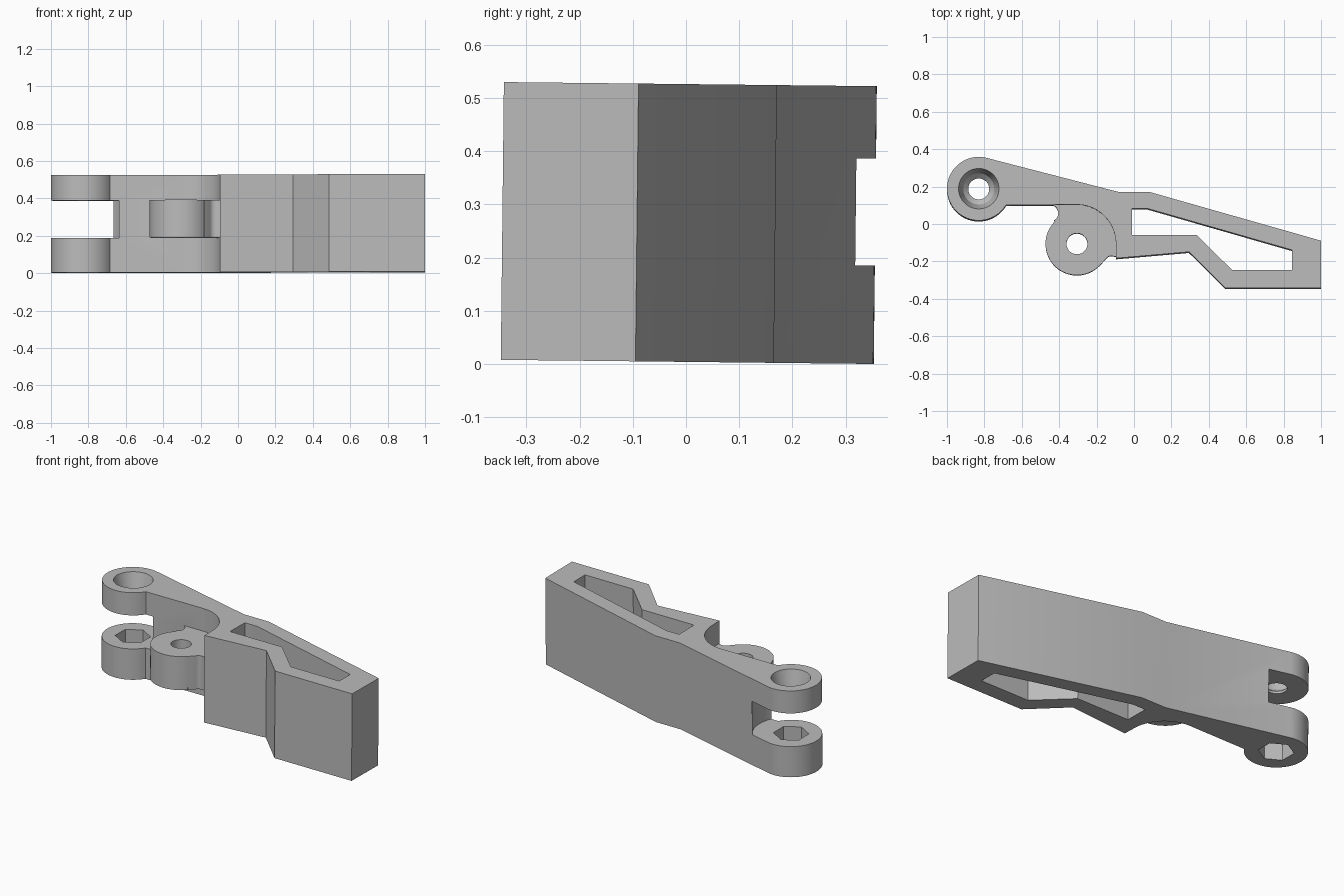
import bpy, bmesh, math
from mathutils import Matrix

if "Cube" in bpy.data.objects:
    bpy.data.objects.remove(bpy.data.objects["Cube"], do_unlink=True)

HEIGHT = 0.522
BAND = (0.185, 0.386)          # middle band: lug slot and knuckle
EYE = (-0.83, 0.186)           # pivot eye centre
PIN = (-0.305, -0.107)         # knuckle centre
BOLT = 0.056

grey = bpy.data.materials.new("plain_grey")
grey.use_nodes = True
grey.diffuse_color = (0.5, 0.5, 0.5, 1)
grey.node_tree.nodes["Principled BSDF"].inputs["Base Color"].default_value = (0.5, 0.5, 0.5, 1)


def arc(centre, r, start, end, n=24):
    angles = [math.radians(start + (end - start) * i / n) for i in range(n + 1)]
    return [(centre[0] + r * math.cos(a), centre[1] + r * math.sin(a)) for a in angles]


def circle(centre, r, n=64, turn=0):
    return arc(centre, r, turn, turn + 360, n)[:-1]


def loft(name, rings):
    """Closed solid through (outline, z) rings that share a point count."""
    bm = bmesh.new()
    loops = [[bm.verts.new((x, y, z)) for x, y in pts] for pts, z in rings]
    for low, high in zip(loops, loops[1:]):
        for i in range(len(low)):
            j = (i + 1) % len(low)
            bm.faces.new((low[i], low[j], high[j], high[i]))
    bm.faces.new(loops[0])
    bm.faces.new(loops[-1])
    bmesh.ops.recalc_face_normals(bm, faces=bm.faces)
    mesh = bpy.data.meshes.new(name)
    bm.to_mesh(mesh)
    bm.free()
    mesh.materials.append(grey)
    ob = bpy.data.objects.new(name, mesh)
    bpy.context.collection.objects.link(ob)
    return ob


def prism(name, pts, z0, z1):
    return loft(name, [(pts, z0), (pts, z1)])


def combine(target, tool, operation):
    mod = target.modifiers.new(tool.name, 'BOOLEAN')
    mod.object, mod.operation, mod.solver = tool, operation, 'EXACT'
    tool.hide_render = True
    bpy.context.view_layer.objects.active = target
    bpy.ops.object.modifier_apply(modifier=mod.name)
    bpy.data.objects.remove(tool, do_unlink=True)


# Lever body with rounded eye and curved knuckle recess
outline = arc(EYE, 0.17, 76, 329, 48)
outline += arc(PIN, 0.208, 90, 0)
outline += [(-0.095, -0.186), (0.294, -0.152), (0.487, -0.345), (1, -0.345),
            (1, -0.092), (0.085, 0.168), (-0.08, 0.168)]
lever = prism("lever_body", outline, 0, HEIGHT)

# Clearance slot that splits the eye into two lugs
combine(lever, prism("lug_slot", circle(EYE, 0.212), *BAND), 'DIFFERENCE')

# Web with concave fillets, and the round knuckle
web = arc((-0.45, 0.057), 0.045, 90, -60, 12) + [PIN]
web += [(-0.18, -0.22)] + arc((-0.122, -0.205), 0.033, 150, 70, 8)
web += [(-0.08, -0.175), (-0.06, 0.12), (-0.45, 0.12)]
combine(lever, prism("knuckle_web", web, *BAND), 'UNION')
combine(lever, prism("knuckle", circle(PIN, 0.168), *BAND), 'UNION')

# Lightening window
window = [(-0.012, 0.08), (0.072, 0.08), (0.845, -0.142), (0.845, -0.248),
          (0.524, -0.248), (0.335, -0.062), (-0.012, -0.062)]
combine(lever, prism("window", window, -0.1, HEIGHT + 0.1), 'DIFFERENCE')

# Pin hole, nut pocket and countersunk bolt hole
combine(lever, prism("pin_hole", circle(PIN, BOLT, 48), 0.1, 0.45), 'DIFFERENCE')
combine(lever, prism("nut_pocket", circle(EYE, 0.097, 6, 30), -0.1, 0.25), 'DIFFERENCE')
sink = [(circle(EYE, r), z) for r, z in
        ((BOLT, 0.3), (BOLT, 0.4), (0.083, 0.425), (0.108, HEIGHT), (0.108, HEIGHT + 0.1))]
combine(lever, loft("bolt_hole", sink), 'DIFFERENCE')

# Slight lean of the whole part, resting on the ground
lever.data.transform(Matrix.Rotation(-0.011, 4, 'X'))
lowest = min(v.co.z for v in lever.data.vertices)
lever.data.transform(Matrix.Translation((0, -0.003, -lowest)))

bpy.ops.object.select_all(action='DESELECT')
lever.select_set(True)
bpy.context.view_layer.objects.active = lever
bpy.ops.object.shade_smooth_by_angle(angle=math.radians(30))
